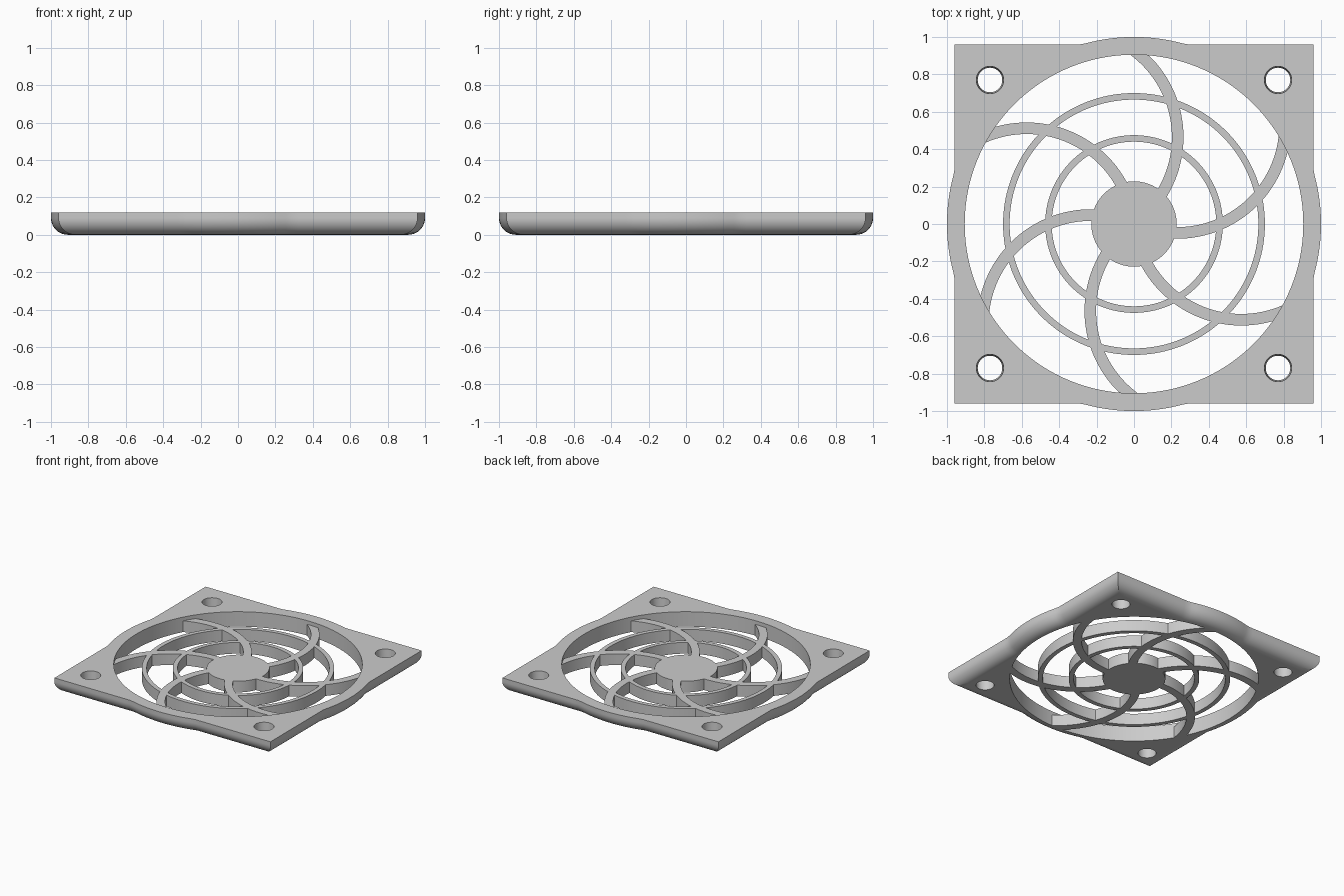
import bpy, bmesh
from math import sin, cos, pi, acos, atan2, hypot, radians

if "Cube" in bpy.data.objects:
    bpy.data.objects.remove(bpy.data.objects["Cube"])

SEG = 192            # samples round each circle
HEIGHT = 0.12        # frame thickness
GRILL = 0.09         # grill thickness
HALF = 0.96          # half side of the square
OPENING = 0.905      # radius of the air opening
FILLET = 0.09        # rounding under the outer edge
HUB = 0.228

grey = bpy.data.materials.new("light grey plastic")
grey.use_nodes = True
colour = (0.6, 0.6, 0.6, 1)
grey.diffuse_color = colour
grey.node_tree.nodes["Principled BSDF"].inputs["Base Color"].default_value = colour


def finish(name, bm):
    bmesh.ops.recalc_face_normals(bm, faces=bm.faces)
    mesh = bpy.data.meshes.new(name)
    bm.to_mesh(mesh)
    bm.free()
    mesh.materials.append(grey)
    obj = bpy.data.objects.new(name, mesh)
    bpy.context.collection.objects.link(obj)
    return obj


def smooth(obj):
    bpy.ops.object.select_all(action='DESELECT')
    obj.select_set(True)
    bpy.context.view_layer.objects.active = obj
    bpy.ops.object.shade_smooth_by_angle(angle=radians(30))
    obj.modifiers.new("even shading", 'WEIGHTED_NORMAL').keep_sharp = True


def ring_solid(name, profile):
    """Closed solid from (radius function, height) loops round the z axis."""
    bm = bmesh.new()
    angles = [2 * pi * i / SEG for i in range(SEG)]
    loops = [[bm.verts.new((r(a) * cos(a), r(a) * sin(a), z)) for a in angles]
             for r, z in profile]
    for k, low in enumerate(loops):
        high = loops[(k + 1) % len(loops)]
        for i in range(SEG):
            j = (i + 1) % SEG
            bm.faces.new((low[i], low[j], high[j], high[i]))
    return finish(name, bm)


def prism(name, outline, height):
    """Upright solid over a flat outline."""
    bm = bmesh.new()
    low = [bm.verts.new((x, y, 0)) for x, y in outline]
    high = [bm.verts.new((x, y, height)) for x, y in outline]
    bm.faces.new(low)
    bm.faces.new(high)
    for i in range(len(low)):
        j = (i + 1) % len(low)
        bm.faces.new((low[i], low[j], high[j], high[i]))
    return finish(name, bm)


def circle(radius):
    return lambda a: radius


def outer_edge(inset):
    """Square joined with a slightly wider circle, both moved inwards."""
    return lambda a: max(1 - inset, (HALF - inset) / max(abs(cos(a)), abs(sin(a))))


# Frame with a rounded lower edge
profile = [(circle(OPENING), 0), (circle(OPENING), HEIGHT), (outer_edge(0), HEIGHT)]
STEPS = 10
for s in range(STEPS + 1):
    t = s / STEPS * pi / 2
    profile.append((outer_edge(FILLET * (1 - cos(t))), FILLET * (1 - sin(t))))
frame = ring_solid("frame", profile)

# Slightly tapered screw holes in the four corners
bm = bmesh.new()
for sx in (-1, 1):
    for sy in (-1, 1):
        made = bmesh.ops.create_cone(bm, cap_ends=True, segments=48,
                                     radius1=0.065, radius2=0.074, depth=HEIGHT + 0.02)
        bmesh.ops.translate(bm, verts=made["verts"], vec=(sx * 0.77, sy * 0.77, HEIGHT / 2))
cutter = finish("screw_hole_cutter", bm)
cutter.hide_render = True
cut = frame.modifiers.new("screw holes", 'BOOLEAN')
cut.operation = 'DIFFERENCE'
cut.solver = 'EXACT'
cut.object = cutter
bpy.context.view_layer.objects.active = frame
bpy.ops.object.modifier_apply(modifier=cut.name)
bpy.data.objects.remove(cutter)
smooth(frame)

# Hub disc
smooth(prism("hub", [(HUB * cos(2 * pi * i / SEG), HUB * sin(2 * pi * i / SEG))
                     for i in range(SEG)], GRILL))

# Two concentric guard rings
for name, inner, outer in (("inner_ring", 0.44, 0.475), ("outer_ring", 0.665, 0.70)):
    smooth(ring_solid(name, [(circle(inner), 0), (circle(inner), GRILL),
                             (circle(outer), GRILL), (circle(outer), 0)]))

# Six curved arms: arcs that sweep out from the hub to the frame
CX, CY = 0.23, 0.53
REACH = hypot(CX, CY)
WIDTH = 0.062


def arm_edge(radius, turn, count=28):
    """One side of an arm, from inside the hub to the opening's wall."""
    def swing(dist):
        return acos((REACH ** 2 + radius ** 2 - dist ** 2) / (2 * REACH * radius))
    start, end = swing(HUB - 0.02), swing(OPENING + 0.002)
    points = []
    for i in range(count + 1):
        a = atan2(-CY, -CX) + start + (end - start) * i / count
        x, y = CX + radius * cos(a), CY + radius * sin(a)
        points.append((x * cos(turn) - y * sin(turn), x * sin(turn) + y * cos(turn)))
    return points


for n in range(6):
    turn = n * pi / 3
    outline = (arm_edge(REACH + WIDTH / 2, turn)
               + arm_edge(REACH - WIDTH / 2, turn)[::-1])
    smooth(prism(f"arm_{n + 1}", outline, GRILL))
